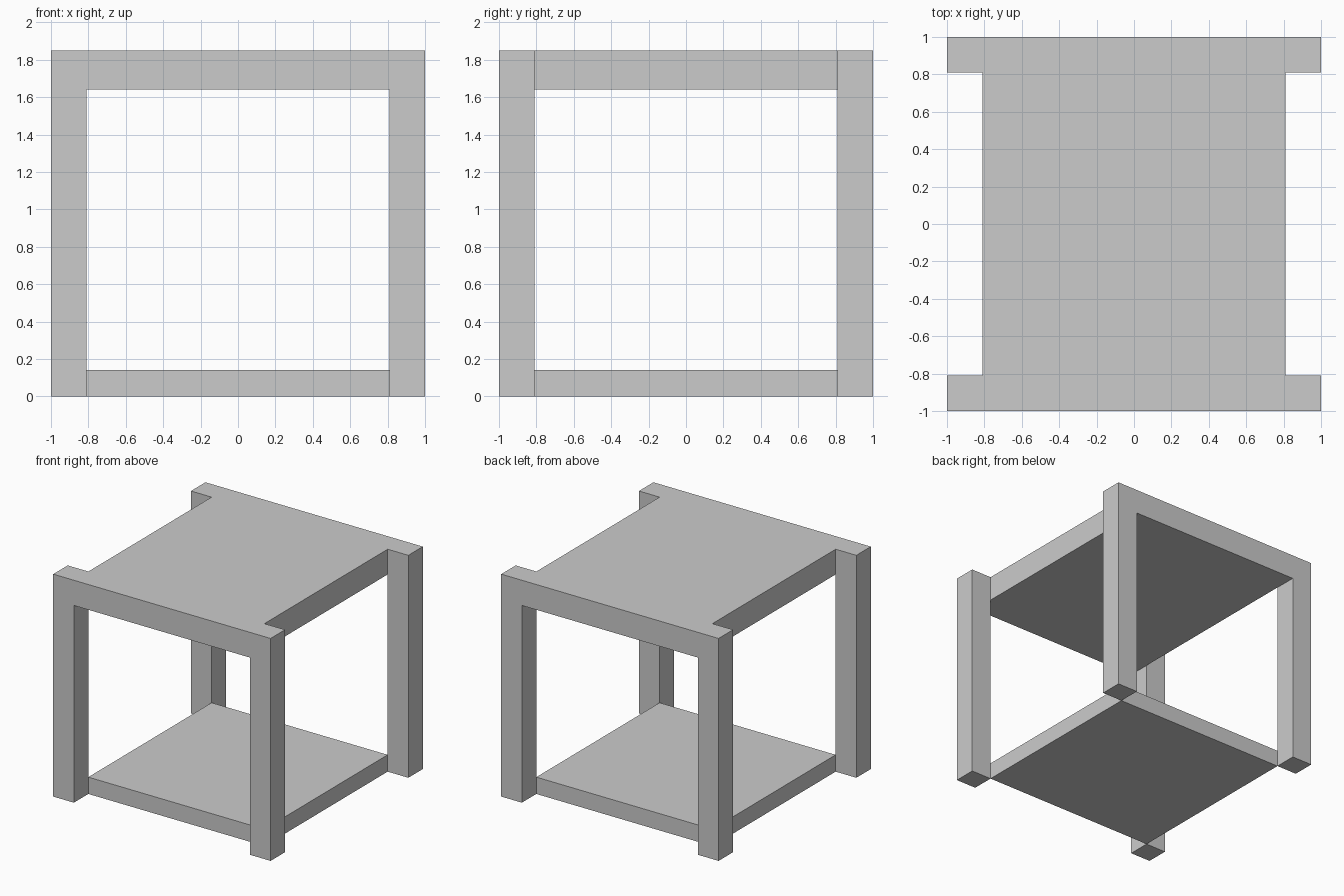
import bpy

if "Cube" in bpy.data.objects:
    bpy.data.objects.remove(bpy.data.objects["Cube"])

HALF = 1.0      # outer half width
INNER = 0.81    # inner face of the legs
HEIGHT = 1.85


def box(name, lo, hi):
    """Axis-aligned box between two corners."""
    centre = [(a + b) / 2 for a, b in zip(lo, hi)]
    bpy.ops.mesh.primitive_cube_add(size=1, location=centre)
    obj = bpy.context.object
    obj.name = obj.data.name = name
    obj.scale = [b - a for a, b in zip(lo, hi)]
    bpy.ops.object.transform_apply(location=False, rotation=False, scale=True)
    return obj


# Four square corner legs
for y_name, sy in (("front", -1), ("back", 1)):
    for x_name, sx in (("left", -1), ("right", 1)):
        xs = sorted((sx * INNER, sx * HALF))
        ys = sorted((sy * INNER, sy * HALF))
        box(f"{y_name}_{x_name}_leg", (xs[0], ys[0], 0), (xs[1], ys[1], HEIGHT))

# Thick top between the left and right legs, flush with the front and back
box("table_top", (-INNER, -HALF, 1.64), (INNER, HALF, HEIGHT))

# Lower shelf, set inside the legs on all sides
box("lower_shelf", (-INNER, -INNER, 0), (INNER, INNER, 0.14))
